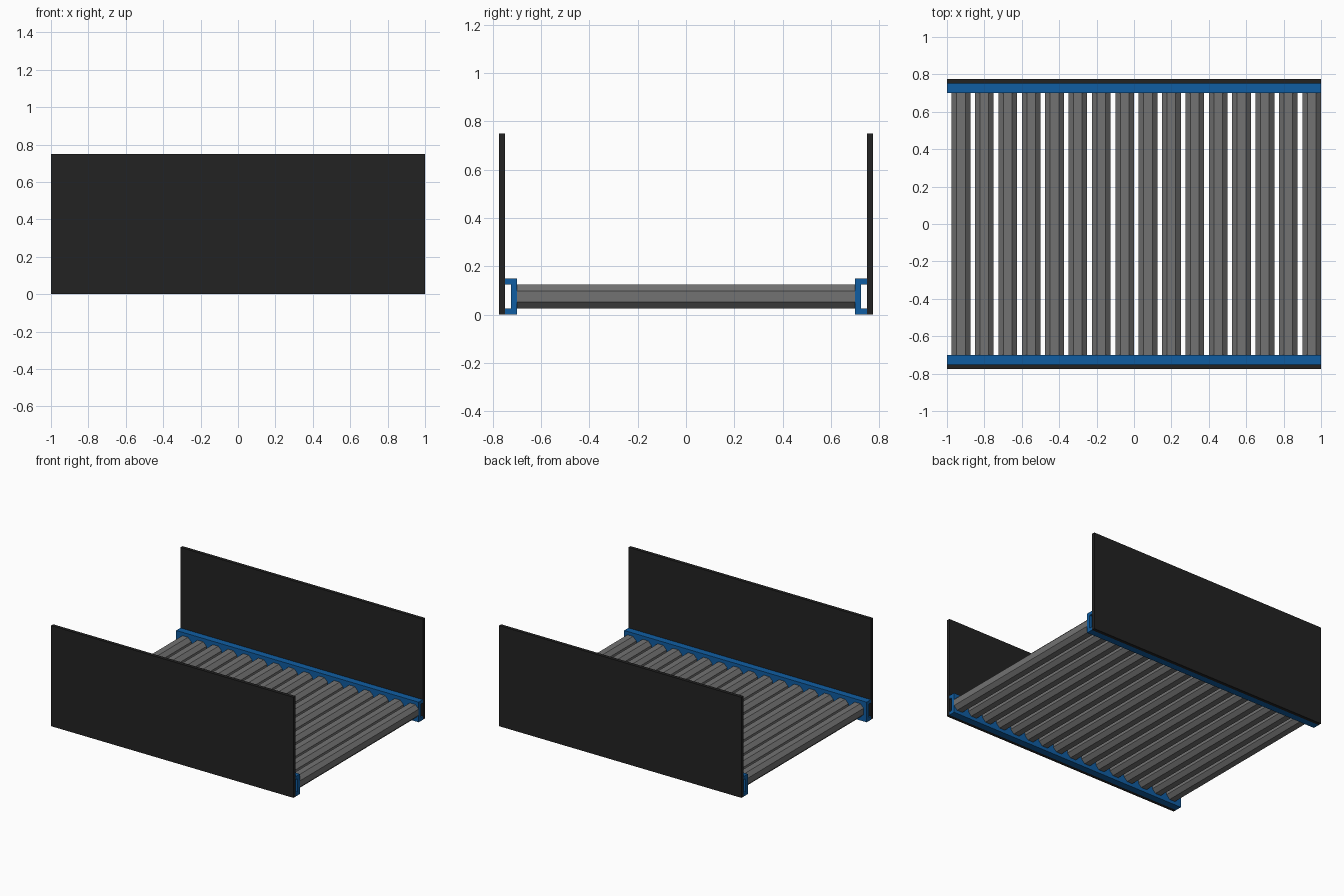
import bpy
import bmesh

cube = bpy.data.objects.get("Cube")
if cube:
    bpy.data.objects.remove(cube, do_unlink=True)


def material(name, rgb):
    m = bpy.data.materials.new(name)
    m.use_nodes = True
    m.diffuse_color = (*rgb, 1)
    m.node_tree.nodes["Principled BSDF"].inputs["Base Color"].default_value = (*rgb, 1)
    return m


BLACK = material("black", (0.016, 0.016, 0.016))
BLUE = material("blue", (0.005, 0.11, 0.36))
GREY = material("roller grey", (0.17, 0.17, 0.17))


def extrude(name, profile, offset, mat):
    """Closed prism: a flat profile of 3D points swept along offset."""
    bm = bmesh.new()
    face = bm.faces.new([bm.verts.new(p) for p in profile])
    swept = bmesh.ops.extrude_face_region(bm, geom=[face], use_keep_orig=True)
    moved = [v for v in swept["geom"] if isinstance(v, bmesh.types.BMVert)]
    bmesh.ops.translate(bm, verts=moved, vec=offset)
    bmesh.ops.recalc_face_normals(bm, faces=bm.faces[:])
    mesh = bpy.data.meshes.new(name)
    bm.to_mesh(mesh)
    bm.free()
    mesh.materials.append(mat)
    obj = bpy.data.objects.new(name, mesh)
    bpy.context.collection.objects.link(obj)
    return obj


# Side panels and C-channel rails, the rails open towards the panels
PANEL = [(0.75, 0), (0.775, 0), (0.775, 0.75), (0.75, 0.75)]
CHANNEL = [(0.70, 0), (0.75, 0), (0.75, 0.025), (0.725, 0.025),
           (0.725, 0.125), (0.75, 0.125), (0.75, 0.15), (0.70, 0.15)]
for side, s in (("front", -1), ("back", 1)):
    extrude(side + "_panel", [(-1, s * y, z) for y, z in PANEL], (2, 0, 0), BLACK)
    extrude(side + "_rail", [(-1, s * y, z) for y, z in CHANNEL], (2, 0, 0), BLUE)

# Eight-sided rollers spanning between the rails
R, H = 0.05, 0.023
OCTAGON = [(R, -H), (R, H), (H, R), (-H, R), (-R, H), (-R, -H), (-H, -R), (H, -R)]
for i in range(16):
    cx = -0.925 + 0.125 * i
    extrude(f"roller_{i + 1}", [(cx + x, -0.70, 0.075 + z) for x, z in OCTAGON],
            (0, 1.40, 0), GREY)
